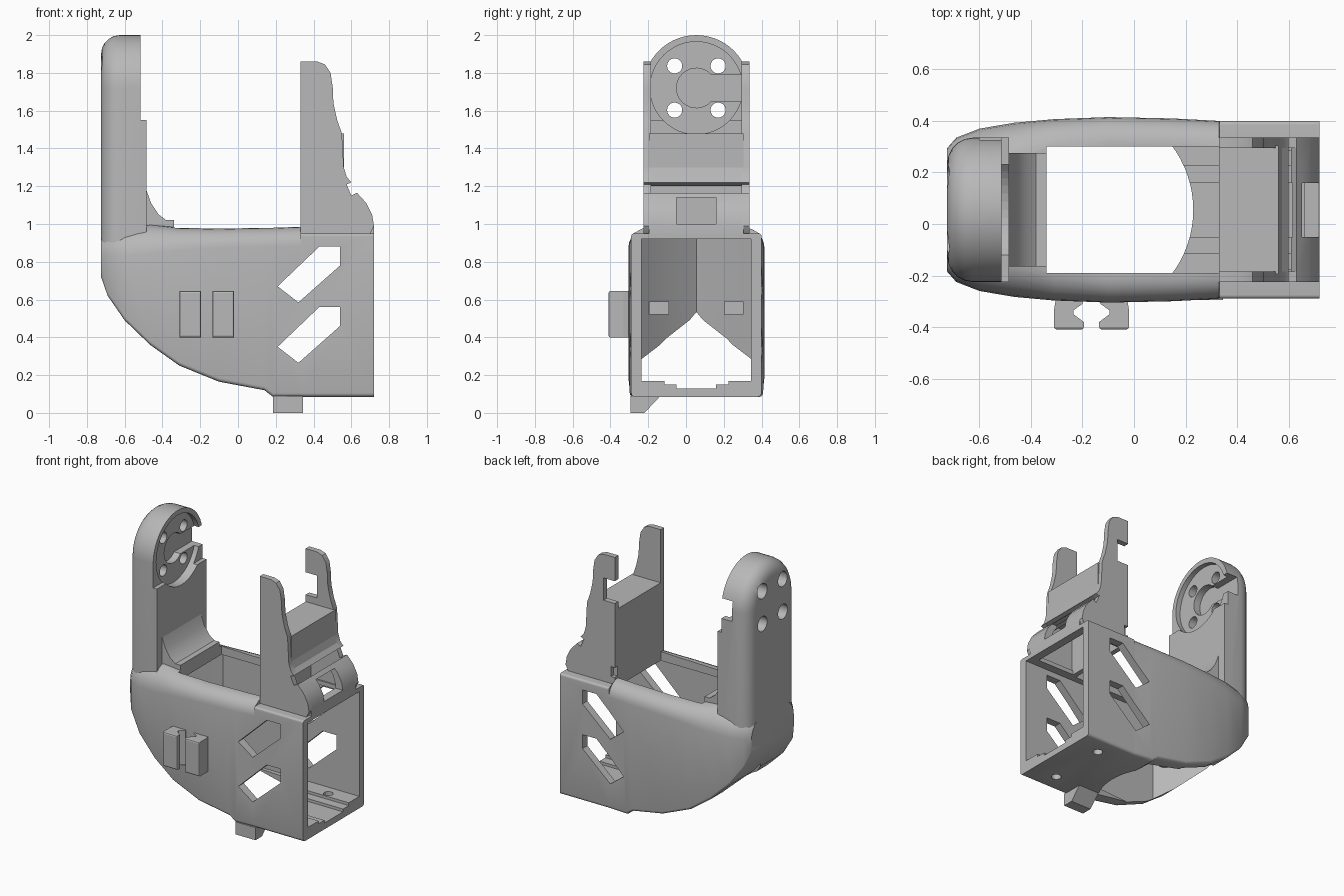
import bpy, bmesh, math
from mathutils import Vector

cube = bpy.data.objects.get("Cube")
if cube:
    bpy.data.objects.remove(cube, do_unlink=True)

CY = 0.055  # symmetry plane of the bracket

grey = bpy.data.materials.new("plain_grey")
grey.use_nodes = True
grey.diffuse_color = (0.48, 0.48, 0.48, 1)
grey.node_tree.nodes["Principled BSDF"].inputs["Base Color"].default_value = (0.48, 0.48, 0.48, 1)


def finish(name, bm):
    bmesh.ops.recalc_face_normals(bm, faces=bm.faces)
    mesh = bpy.data.meshes.new(name)
    bm.to_mesh(mesh)
    bm.free()
    mesh.materials.append(grey)
    obj = bpy.data.objects.new(name, mesh)
    bpy.context.collection.objects.link(obj)
    return obj


def prism(name, pts, axis, a, b, bevel=0.0, pick=None, segments=2):
    """Extrude a 2D outline along an axis from a to b."""
    place = {"x": lambda p, t: (t, p[0], p[1]),
             "y": lambda p, t: (p[0], t, p[1]),
             "z": lambda p, t: (p[0], p[1], t)}[axis]
    bm = bmesh.new()
    low = [bm.verts.new(place(p, a)) for p in pts]
    high = [bm.verts.new(place(p, b)) for p in pts]
    bm.faces.new(low)
    bm.faces.new(high)
    n = len(pts)
    for i in range(n):
        j = (i + 1) % n
        bm.faces.new((low[i], low[j], high[j], high[i]))
    bmesh.ops.recalc_face_normals(bm, faces=bm.faces)
    if bevel:
        edges = [e for e in bm.edges if pick is None or pick(e)]
        bmesh.ops.bevel(bm, geom=edges, offset=bevel, segments=segments,
                        profile=0.5, affect="EDGES")
    return finish(name, bm)


def box(name, x, y, z):
    return prism(name, [(x[0], y[0]), (x[1], y[0]), (x[1], y[1]), (x[0], y[1])], "z", *z)


def arc(cx, cy, r, start, end, n):
    return [(cx + r * math.cos(math.radians(start + (end - start) * i / n)),
             cy + r * math.sin(math.radians(start + (end - start) * i / n))) for i in range(n + 1)]


def disc(cx, cy, r, n=32):
    return arc(cx, cy, r, 0, 360, n)[:-1]


def cut(targets, *cutters):
    for c in cutters:
        for obj in targets:
            mod = obj.modifiers.new("cut", "BOOLEAN")
            mod.operation = "DIFFERENCE"
            mod.solver = "EXACT"
            mod.object = c
            bpy.context.view_layer.objects.active = obj
            bpy.ops.object.modifier_apply(modifier=mod.name)
        bpy.data.objects.remove(c, do_unlink=True)


# Housing: rounded sections lofted along x (x, half width, bottom, top, top radius)
stations = [(-0.725, 0.24, 0.72, 0.95, 0.13), (-0.69, 0.28, 0.62, 0.97, 0.14),
            (-0.60, 0.315, 0.49, 0.99, 0.16), (-0.465, 0.338, 0.36, 1.0, 0.16),
            (-0.31, 0.352, 0.25, 0.98, 0.12), (-0.1, 0.36, 0.165, 0.975, 0.10),
            (0.14, 0.355, 0.12, 0.98, 0.10), (0.185, 0.353, 0.085, 0.98, 0.10),
            (0.33, 0.345, 0.085, 0.985, 0.10), (0.332, 0.345, 0.085, 0.95, 0.015),
            (0.72, 0.345, 0.085, 0.95, 0.015)]
bm = bmesh.new()
rings = []
for x, w, zb, zt, r in stations:
    half = arc(w - 0.02, zb + 0.02, 0.02, -90, 0, 3) + arc(w - r, zt - r, r, 0, 90, 6)
    outline = half + [(-y, z) for y, z in reversed(half)]
    rings.append([bm.verts.new((x, CY + y, z)) for y, z in outline])
for a, b in zip(rings, rings[1:]):
    for i in range(len(a)):
        j = (i + 1) % len(a)
        bm.faces.new((a[i], a[j], b[j], b[i]))
bm.faces.new(rings[0])
bm.faces.new(rings[-1])
housing = finish("housing", bm)

# Upright arm with round top and softened outer edges
R, HZ = 0.28, 1.72
arm_outline = [(CY - R, 0.76), (CY + R, 0.76)] + arc(CY, HZ, R, 0, 180, 28)
arm = prism("arm", arm_outline, "x", -0.725, -0.515, 0.1,
            lambda e: all(v.co.x < -0.7 for v in e.verts)
            and (e.verts[0].co.z + e.verts[1].co.z) / 2 > 0.8, 5)
arm_pad = box("arm_pad", (-0.53, -0.485), (CY - R, CY + R), (0.925, 1.55))

# Fillet from arm to housing
arm_fillet = prism("arm_fillet", [(-0.51, 0.93), (-0.51, 1.25), (-0.485, 1.18), (-0.46, 1.11),
                                  (-0.42, 1.05), (-0.38, 1.02), (-0.34, 1.02), (-0.34, 0.93)],
                   "y", CY - 0.22, CY + 0.22)

# Hollow interior: pointed at the arm end, open below and at the far end
nose = [(-0.36, CY + 0.29), (-0.5, CY + 0.16), (-0.63, CY), (-0.5, CY - 0.16), (-0.36, CY - 0.29)]
cavity = prism("cavity", [(0.9, CY + 0.29)] + nose + [(0.9, CY - 0.29)], "z", 0.17, 0.92)
below = prism("below", nose + arc(-0.185, CY, 0.415, -38, 38, 16), "z", -0.2, 0.6)
cut([housing, arm], cavity, below)
cut([housing],
    box("top_opening", (-0.34, 0.335), (CY - 0.245, CY + 0.245), (0.8, 1.2)),
    box("end_opening", (0.37, 0.66), (CY - 0.23, CY + 0.23), (0.8, 1.2)),
    box("floor_groove_wide", (0.1, 0.9), (CY - 0.17, CY + 0.17), (0.15, 0.3)),
    box("floor_groove", (0.1, 0.9), (CY - 0.105, CY + 0.105), (0.13, 0.3)),
    *[prism("floor_hole", disc(0.53, CY + s * 0.21, 0.032, 20), "z", 0, 0.3) for s in (-1, 1)])

# Slanted side vents through both walls
for drop in (0, 0.32):
    vent = [(0.21, 0.67), (0.43, 0.88), (0.54, 0.88), (0.54, 0.78), (0.32, 0.585)]
    cut([housing], prism("vent", [(x, z - drop) for x, z in vent], "y", -1, 1))

# Round seat, horn slot and screw holes in the arm
cut([arm, arm_pad], prism("seat", disc(CY, HZ, 0.245, 48), "x", -0.55, -0.3))
horn = arc(CY, HZ, 0.105, 42, 318, 24)
horn = [(0.5, HZ + 0.07)] + horn + [(0.5, HZ - 0.07)]
cut([arm], prism("horn_slot", horn, "x", -0.6, -0.3))
for sy in (-1, 1):
    for sz in (-1, 1):
        y, z = CY + sy * 0.115, HZ + sz * 0.117
        cut([arm], prism("screw_hole", disc(y, z, 0.04, 24), "x", -1, -0.3),
            prism("screw_head", disc(y, z, 0.053, 24), "x", -1, -0.64))

# Cradle: side cheeks with tall prongs, solid bridge, rear wall and hood
cheek = [(0.33, 0.93), (0.33, 1.86), (0.42, 1.86), (0.46, 1.845), (0.49, 1.80), (0.502, 1.72),
         (0.505, 1.64), (0.525, 1.55), (0.55, 1.48), (0.56, 1.30), (0.575, 1.25), (0.6, 1.22),
         (0.575, 1.21), (0.6, 1.15), (0.63, 1.165), (0.68, 1.11), (0.71, 1.05), (0.72, 0.99),
         (0.70, 0.95), (0.68, 0.93)]
front_cheek = prism("front_cheek", cheek, "y", CY - 0.28, CY - 0.24)
back_cheek = prism("back_cheek", cheek, "y", CY + 0.24, CY + 0.28)
cut([back_cheek], box("hook_gap", (0.2, 0.42), (0, 1), (1.53, 1.69)),
    box("wall_gap", (0.2, 0.36), (0, 1), (1.0, 1.07)))
box("cradle_bridge", (0.33, 0.56), (CY - 0.25, CY + 0.25), (1.23, 1.48))
box("cradle_wall", (0.33, 0.37), (CY - 0.25, CY + 0.25), (0.93, 1.25))
prism("bridge_lip", [(0.52, 1.30), (0.56, 1.30), (0.575, 1.25), (0.6, 1.22), (0.52, 1.20)],
      "y", CY - 0.25, CY + 0.25)
hood = prism("hood", [(0.63, 1.165), (0.68, 1.11), (0.71, 1.05), (0.72, 0.99), (0.72, 0.93),
                      (0.66, 0.93), (0.66, 1.03), (0.64, 1.09), (0.61, 1.13)],
             "y", CY - 0.25, CY + 0.25)
cut([hood], box("hood_notch", (0.6, 0.9), (CY - 0.105, CY + 0.105), (1.0, 1.14)))

# Cable clips on the front wall
clip = [(-0.31, -0.41), (-0.195, -0.41), (-0.195, -0.38), (-0.235, -0.35),
        (-0.235, -0.335), (-0.20, -0.31), (-0.20, -0.27), (-0.30, -0.27), (-0.31, -0.33)]
for name, pts in (("outer_clip", clip), ("inner_clip", [(-0.33 - x, y) for x, y in clip])):
    prism(name, pts, "z", 0.40, 0.645, 0.01,
          lambda e: all(v.co.y < -0.4 for v in e.verts))

# Small ledges inside the nose
for s in (-1, 1):
    ys = sorted((CY + s * 0.145, CY + s * 0.25))
    box("inner_ledge", (-0.52, -0.37), ys, (0.52, 0.59))

# Wedge foot under the floor
prism("foot", [(-0.295, 0), (-0.22, 0), (-0.135, 0.09), (-0.295, 0.09)], "x", 0.185, 0.345)

# Smooth the curved surfaces, keep edges crisp
bpy.ops.object.select_all(action="DESELECT")
for obj in (housing, arm, arm_fillet, front_cheek, back_cheek, hood):
    obj.select_set(True)
bpy.context.view_layer.objects.active = housing
bpy.ops.object.shade_smooth_by_angle(angle=math.radians(32))
